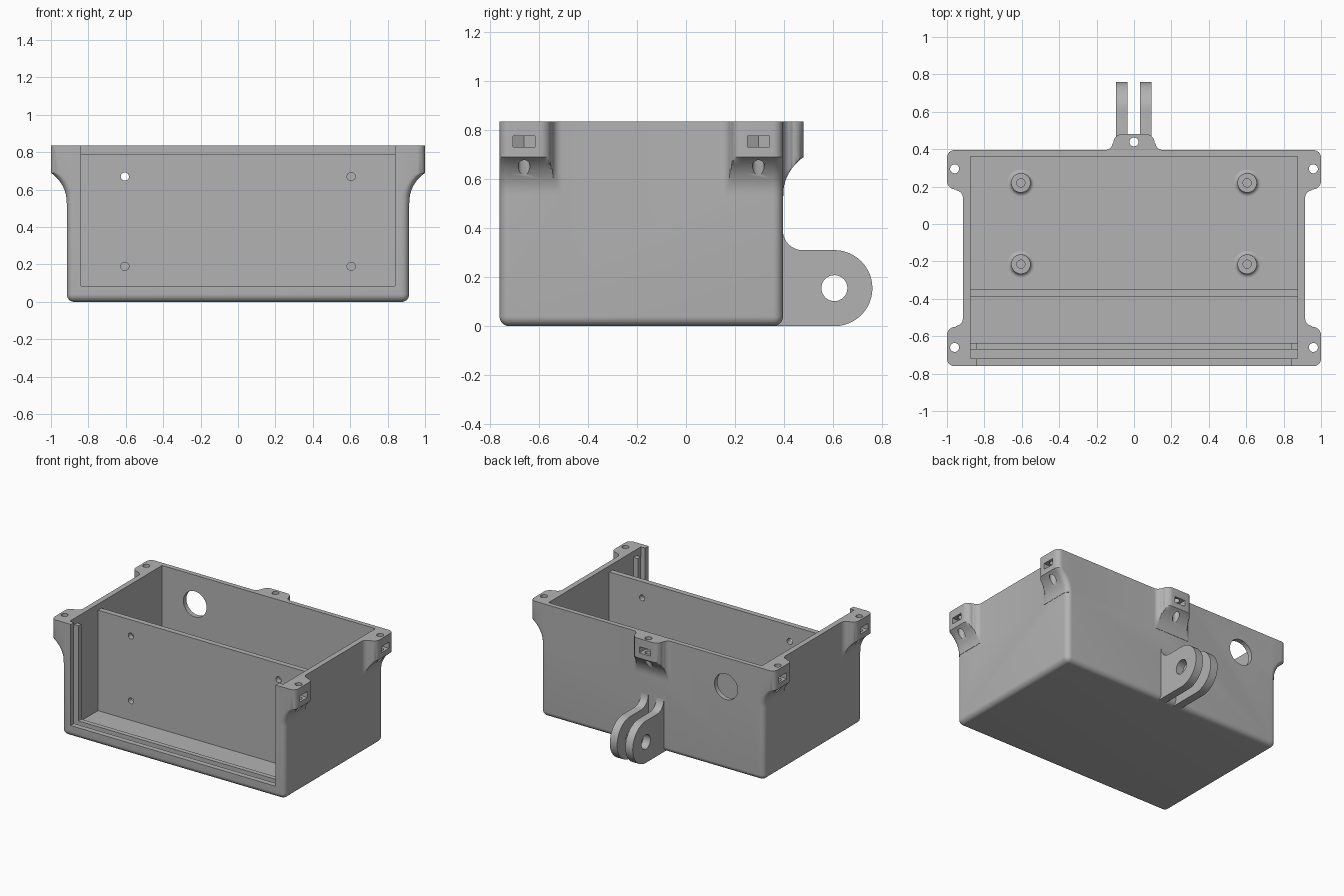
import bpy, bmesh, math

if "Cube" in bpy.data.objects:
    bpy.data.objects.remove(bpy.data.objects["Cube"])

GREY = bpy.data.materials.new("light_grey_plastic")
GREY.use_nodes = True
GREY.diffuse_color = (0.45, 0.45, 0.45, 1)
GREY.node_tree.nodes["Principled BSDF"].inputs["Base Color"].default_value = (0.45, 0.45, 0.45, 1)

X, FRONT, BACK, TOP = 0.915, -0.76, 0.395, 0.835   # outer shell
IN_X, IN_BACK, FLOOR = 0.875, 0.36, 0.045          # cavity
OPEN_X, LIP = 0.84, 0.085                          # front window
R, DEPTH = 0.04, 0.085                             # corner radius, lug reach


def finish(name, bm):
    bmesh.ops.recalc_face_normals(bm, faces=bm.faces)
    mesh = bpy.data.meshes.new(name)
    bm.to_mesh(mesh)
    bm.free()
    mesh.materials.append(GREY)
    ob = bpy.data.objects.new(name, mesh)
    bpy.context.collection.objects.link(ob)
    return ob


def loft(name, rings):
    """Closed solid through rings of 3D points."""
    bm = bmesh.new()
    rows = [[bm.verts.new(p) for p in ring] for ring in rings]
    n = len(rows[0])
    for a, b in zip(rows, rows[1:]):
        for i in range(n):
            j = (i + 1) % n
            bm.faces.new((a[i], a[j], b[j], b[i]))
    bm.faces.new(rows[0])
    bm.faces.new(rows[-1])
    return finish(name, bm)


def prism(name, pts, axis, lo, hi):
    """Extrude a 2D outline along an axis."""
    place = {"x": lambda p, h: (h, p[0], p[1]),
             "y": lambda p, h: (p[0], h, p[1]),
             "z": lambda p, h: (p[0], p[1], h)}[axis]
    return loft(name, [[place(p, h) for p in pts] for h in (lo, hi)])


def arc(cx, cy, r, start, end, steps=8):
    angles = [math.radians(start + (end - start) * i / steps) for i in range(steps + 1)]
    return [(cx + r * math.cos(a), cy + r * math.sin(a)) for a in angles]


def box(name, x0, x1, y0, y1, z0, z1):
    return prism(name, [(x0, y0), (x1, y0), (x1, y1), (x0, y1)], "z", z0, z1)


def rod(u, v, r, axis, lo, hi, steps=32):
    return prism("cutter", arc(u, v, r, 0, 360, steps)[:-1], axis, lo, hi)


def combine(ob, other, operation):
    other.hide_render = True
    mod = ob.modifiers.new("join", "BOOLEAN")
    mod.operation, mod.solver, mod.object = operation, "EXACT", other
    bpy.context.view_layer.objects.active = ob
    bpy.ops.object.modifier_apply(modifier=mod.name)
    bpy.data.objects.remove(other)


def cut(ob, other):
    combine(ob, other, "DIFFERENCE")


# Shell block with rounded upright and bottom edges
shell = box("shell", -X, X, FRONT, BACK, 0, TOP + 0.06)
bm = bmesh.new()
bm.from_mesh(shell.data)
edges = [e for e in bm.edges if min(v.co.z for v in e.verts) < 0.01]
bmesh.ops.bevel(bm, geom=edges, offset=R, segments=8, profile=0.5, affect="EDGES")
bm.to_mesh(shell.data)
bm.free()

# Screw lugs: the outline is (along, outward), the foot sweeps back into the wall
side = arc(0.065, 0.04, 0.045, 90, 0) + arc(0.155, 0.04, 0.04, 180, 270)[1:]
SWEEP = 56
RAD = DEPTH / (1 - math.cos(math.radians(SWEEP)))
levels = [(0.53 + RAD * math.sin(math.radians(a)),
           max(0.002, RAD * (1 - math.cos(math.radians(a)))))
          for a in range(0, SWEEP + 1, 7)] + [(TOP + 0.04, DEPTH)]


def lug_outline(reach, corner):
    right = [(a, min(o, reach)) for a, o in side] + [(0.155, -0.02)]
    if corner:
        left = [(-0.09, -0.05), (-0.1, -R)] + arc(-0.1 + R, reach - R, R, 180, 90)
    else:
        left = [(-a, o) for a, o in reversed(right)]
    return left + right


def add_lug(place, corner):
    rings = [[(*place(a, o), z) for a, o in lug_outline(d, corner)] for z, d in levels]
    combine(shell, loft("lug", rings), "UNION")


lugs = [(lambda a, o: (a, BACK + o), False)]
for s in (-1, 1):
    lugs.append((lambda a, o, s=s: (s * (X + o), BACK - 0.1 - a), True))
    lugs.append((lambda a, o, s=s: (s * (X + o), FRONT + 0.105 + a), True))
lugs = [(p, c) if i % 2 or i == 0 else (lambda a, o, p=p: (p(a - 0.005, o)), c)
        for i, (p, c) in enumerate(lugs)]
for place, corner in lugs:
    add_lug(place, corner)

# Trim the top, hollow the inside, open the front
cut(shell, box("cutter", -2, 2, -2, 2, TOP, 2))
cut(shell, box("cutter", -IN_X, IN_X, -0.72, IN_BACK, FLOOR, 1))
cut(shell, box("cutter", -OPEN_X, OPEN_X, -1, -0.7, LIP, 1))

# Screw holes and nut pockets in the lugs
pocket = [(-0.045, 0.12), (-0.045, 0.019), (0, -0.007), (0.045, 0.019), (0.045, 0.12)]
for place, corner in lugs:
    cut(shell, rod(*place(0, 0.044), 0.024, "z", 0.6, 1))
    cut(shell, prism("cutter", [place(a, o) for a, o in pocket], "z", 0.73, 0.775))

# Cable hole in the back wall
cut(shell, rod(-0.605, 0.62, 0.095, "y", 0.3, 0.45, 48))

# Inner partition with four screw holes
divider = box("divider", -IN_X - 0.01, IN_X + 0.01, -0.39, -0.35, FLOOR - 0.01, 0.79)
for x in (-0.605, 0.605):
    for z in (0.19, 0.67):
        cut(divider, rod(x, z, 0.022, "y", -0.5, -0.2, 24))

# Rails that form the slot for a sliding front panel
rail_y = (-0.67, -0.635)
parts = [shell, divider,
         box("bottom_rail", -IN_X - 0.01, IN_X + 0.01, *rail_y, FLOOR - 0.01, LIP)]
for s, name in ((-1, "right_rail"), (1, "left_rail")):
    xs = sorted((s * OPEN_X, s * (IN_X + 0.01)))
    parts.append(box(name, *xs, *rail_y, FLOOR - 0.01, 0.79))

# Standoffs on the floor, turned from a flared profile
foot = [(0.022, FLOOR)] + [(r, z) for r, z in arc(0.072, FLOOR + 0.02, 0.02, 270, 180, 5)]
profile = foot + [(0.052, 0.14), (0.022, 0.14)]
for x in (-0.605, 0.605):
    for y in (-0.215, 0.22):
        bm = bmesh.new()
        verts = [bm.verts.new((r, 0, z)) for r, z in profile]
        loop = [bm.edges.new((verts[i - 1], verts[i])) for i in range(len(verts))]
        bmesh.ops.spin(bm, geom=verts + loop, cent=(0, 0, 0), axis=(0, 0, 1),
                       angle=math.tau, steps=32, use_merge=True)
        bmesh.ops.remove_doubles(bm, verts=bm.verts, dist=0.0001)
        post = finish("standoff", bm)
        post.location = (x, y, 0)
        parts.append(post)

# Pair of pivot ears on the back
EAR = 0.155
ear = ([(0.365, 0), (0.605, 0)] + arc(0.605, EAR, EAR, -90, 90, 24)[1:]
       + arc(0.475, 0.39, 0.08, 270, 180) + [(0.365, 0.39)])
for name, x0, x1 in (("right_ear", -0.095, -0.035), ("left_ear", 0.033, 0.093)):
    ob = prism(name, ear, "x", x0, x1)
    cut(ob, rod(0.605, EAR, 0.053, "x", -0.2, 0.2))
    parts.append(ob)

# Smooth the round areas, keep hard edges crisp
bpy.ops.object.select_all(action="DESELECT")
for ob in parts:
    ob.select_set(True)
bpy.context.view_layer.objects.active = shell
bpy.ops.object.shade_smooth_by_angle(angle=math.radians(30))
